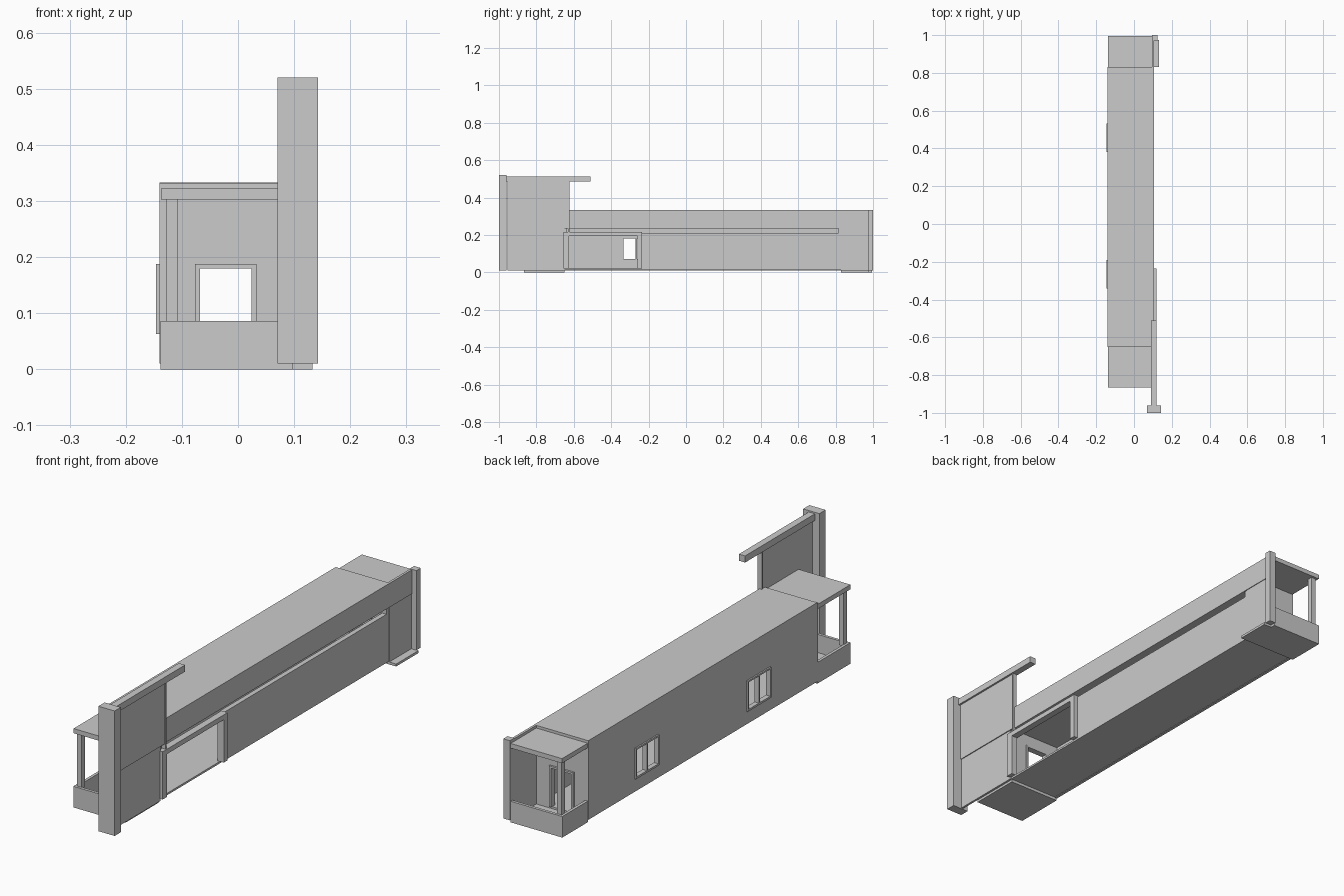
import bpy
import bmesh

if "Cube" in bpy.data.objects:
    bpy.data.objects.remove(bpy.data.objects["Cube"], do_unlink=True)

grey = bpy.data.materials.new("plain grey")
grey.use_nodes = True
grey.diffuse_color = (0.6, 0.6, 0.6, 1)
grey.node_tree.nodes["Principled BSDF"].inputs["Base Color"].default_value = (0.6, 0.6, 0.6, 1)


def part(name, *boxes):
    """One object made of boxes, each given as x, y and z ranges."""
    bm = bmesh.new()
    for xs, ys, zs in boxes:
        cube = bmesh.ops.create_cube(bm, size=1)
        for v in cube["verts"]:
            for i, (lo, hi) in enumerate((xs, ys, zs)):
                v.co[i] = hi if v.co[i] > 0 else lo
    mesh = bpy.data.meshes.new(name)
    bm.to_mesh(mesh)
    bm.free()
    mesh.materials.append(grey)
    obj = bpy.data.objects.new(name, mesh)
    bpy.context.collection.objects.link(obj)
    return obj


def pierced(axis, depth, span, zs, holes):
    """Boxes of a wall along an axis, with rectangular holes (start, end, bottom, top)."""
    def box(along, heights):
        return (along, depth, heights) if axis == "x" else (depth, along, heights)
    boxes, start = [], span[0]
    for a, b, low, high in holes:
        boxes.append(box((start, a), zs))
        if low > zs[0]:
            boxes.append(box((a, b), (zs[0], low)))
        if high < zs[1]:
            boxes.append(box((a, b), (high, zs[1])))
        start = b
    boxes.append(box((start, span[1]), zs))
    return boxes


LEFT, FRONT, BACK = -0.14, -0.65, 0.83
FLOOR, CEILING, TOP = 0.02, 0.235, 0.333

# Main block: floor, solid upper storey, window wall
part("floor", ((LEFT, 0.1), (FRONT, BACK), (0.012, FLOOR)))
part("upper_block", ((LEFT, 0.105), (FRONT + 0.008, BACK), (CEILING, TOP)))
windows = [(-0.342, -0.19), (0.38, 0.532)]
part("window_wall", *pierced("y", (LEFT, LEFT + 0.012), (FRONT, BACK), (0.01, TOP - 0.001),
                             [(a, b, 0.065, 0.188) for a, b in windows]))
part("long_side_wall", ((0.08, 0.1), (-0.235, 0.815), (FLOOR, 0.21)))

# Window frames with a centre bar
for i, (a, b) in enumerate(windows):
    mid = (a + b) / 2
    part(f"window_frame_{i + 1}", *pierced(
        "y", (-0.146, -0.126), (a, b), (0.063, 0.188),
        [(a + 0.007, mid - 0.004, 0.071, 0.181), (mid + 0.004, b - 0.007, 0.071, 0.181)]))

# End walls with doorways and door frames
door = (-0.068, 0.024, FLOOR, 0.18)
for name, y, out in (("front", FRONT, -1), ("back", BACK, 1)):
    inner = sorted((y, y - out * 0.014))
    part(f"{name}_end_wall", *pierced("x", inner, (LEFT + 0.012, 0.1), (FLOOR, TOP - 0.002), [door]))
    trim = sorted((y - out * 0.018, y + out * 0.008))
    part(f"{name}_door_frame", *pierced("x", trim, (-0.077, 0.033), (FLOOR, 0.188), [door]))

# Garage frame around the open bay
part("garage_frame",
     ((0.09, 0.118), (-0.655, -0.235), (0.195, 0.215)),
     ((0.09, 0.118), (-0.26, -0.235), (FLOOR, 0.195)),
     ((0.09, 0.118), (-0.655, -0.625), (FLOOR, 0.195)))

# Porches: slab, parapet, corner column and roof
for name, y, end in (("front", FRONT, -0.865), ("back", BACK, 0.995)):
    out = 1 if end > y else -1
    ys = sorted((y, end))
    rim = sorted((end, end - out * 0.012))
    column = sorted((end - out * 0.01, end - out * 0.032))
    part(f"{name}_porch_slab", ((-0.138, 0.097), ys, (0, 0.012)))
    part(f"{name}_parapet",
         ((-0.138, 0.097), rim, (0, 0.086)),
         ((-0.138, -0.126), ys, (0, 0.086)))
    part(f"{name}_porch_column", ((-0.128, -0.107), column, (0.08, 0.305)))
    part(f"{name}_porch_roof", ((-0.137, 0.097), ys, (0.303, 0.322)))

# Tall front screen with pylon and overhanging rail
part("front_pylon", ((0.07, 0.143), (-1.0, -0.96), (0.01, 0.52)))
part("front_rail", ((0.09, 0.118), (-0.962, -0.51), (0.487, 0.514)))
part("front_screen_upper", ((0.097, 0.11), (-0.955, -0.632), (CEILING, 0.487)))
part("front_screen_lower", ((0.097, 0.106), (-0.955, -0.65), (0.01, CEILING)))
part("front_screen_post", ((0.094, 0.114), (-0.63, -0.623), (0.21, 0.487)))

# Back screen with its post and ground step
part("back_screen",
     ((0.095, 0.105), (BACK, 0.972), (CEILING, TOP)),
     ((0.095, 0.102), (BACK, 0.972), (0.01, CEILING)))
part("back_post", ((0.095, 0.125), (0.972, 1.0), (0.01, 0.335)))
part("back_step", ((0.095, 0.133), (BACK, 0.975), (0, 0.01)))
